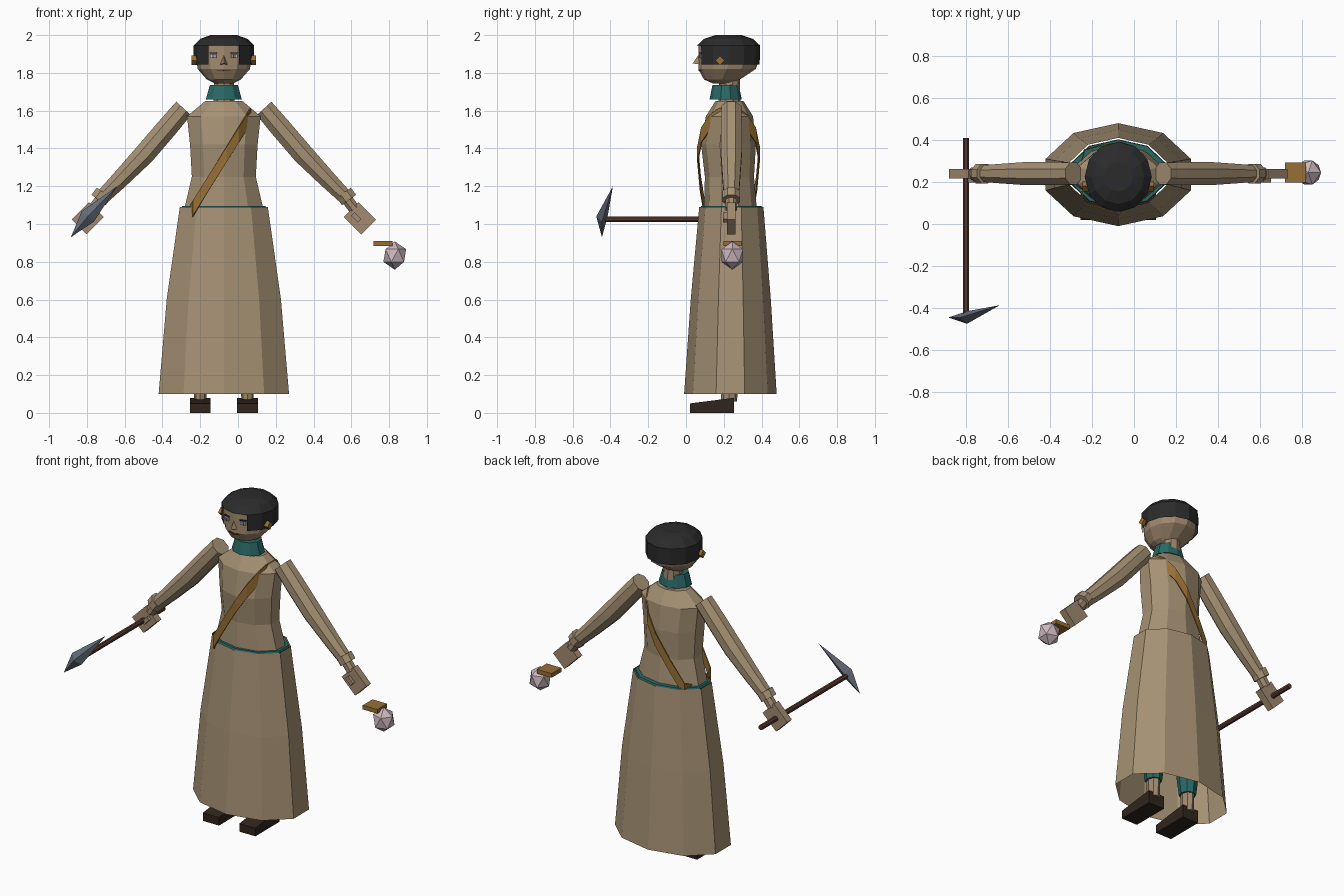
import bpy, bmesh
from math import sin, cos, pi, radians
from mathutils import Vector, Matrix

cube = bpy.data.objects.get("Cube")
if cube:
    bpy.data.objects.remove(cube)

CX, CY = -0.075, 0.24  # body axis


def material(name, *rgb):
    m = bpy.data.materials.new(name)
    m.use_nodes = True
    m.diffuse_color = (*rgb, 1)
    m.node_tree.nodes["Principled BSDF"].inputs["Base Color"].default_value = (*rgb, 1)
    return m


cloth = material("tan_cloth", .38, .285, .175)
skin = material("skin", .36, .255, .16)
teal = material("teal", .022, .14, .13)
hair_black = material("hair_black", .024, .024, .025)
boot_brown = material("boot_brown", .03, .019, .012)
leather = material("leather", .31, .16, .035)
wood = material("dark_wood", .1, .04, .027)
steel = material("steel", .13, .15, .19)
crystal = material("pale_crystal", .6, .48, .52)
eye_blue = material("eye_blue", .16, .18, .32)


def finish(name, bm, mat, fix=True):
    if fix:
        bmesh.ops.recalc_face_normals(bm, faces=bm.faces[:])
    me = bpy.data.meshes.new(name)
    bm.to_mesh(me)
    bm.free()
    me.materials.append(mat)
    ob = bpy.data.objects.new(name, me)
    bpy.context.collection.objects.link(ob)
    return ob


def loft(name, rings, mat, caps=True, keep=None):
    """Skin a list of rings; keep(face centre) can drop faces afterwards."""
    bm = bmesh.new()
    rows = [[bm.verts.new(p) for p in r] for r in rings]
    n = len(rows[0])
    for a, b in zip(rows, rows[1:]):
        for i in range(n):
            j = (i + 1) % n
            bm.faces.new((a[i], a[j], b[j], b[i]))
    if caps:
        bm.faces.new(rows[0])
        bm.faces.new(rows[-1])
    bmesh.ops.recalc_face_normals(bm, faces=bm.faces[:])
    if keep:
        drop = [f for f in bm.faces if not keep(f.calc_center_median())]
        bmesh.ops.delete(bm, geom=drop, context="FACES")
    return finish(name, bm, mat, False)


def lathe(name, profile, mat, sides=10, x=CX, caps=True, keep=None):
    """Elliptical rings given as (z, x radius, y radius, y centre)."""
    rings = []
    for z, rx, ry, y in profile:
        angles = [pi / 2 + 2 * pi * i / sides for i in range(sides)]
        rings.append([(x + rx * cos(a), y + ry * sin(a), z) for a in angles])
    return loft(name, rings, mat, caps, keep)


def tube(name, stations, mat, sides=8):
    """Tube through (centre, radius) stations lying in a plane of constant y."""
    d = (stations[-1][0] - stations[0][0]).normalized()
    v = Vector((0, 1, 0)) if abs(d.y) < .9 else Vector((1, 0, 0))
    u = d.cross(v)
    angles = [2 * pi * (i + .5) / sides for i in range(sides)]
    return loft(name, [[c + r * (u * cos(a) + v * sin(a)) for a in angles]
                       for c, r in stations], mat)


def box(name, centre, size, mat, axis="Y", angle=0):
    bm = bmesh.new()
    m = Matrix.Translation(centre) @ Matrix.Rotation(radians(angle), 4, axis)
    bmesh.ops.create_cube(bm, size=1, matrix=m @ Matrix.Diagonal((*size, 1)))
    return finish(name, bm, mat)


# Clothes on the body
lathe("skirt", [(.1, .363, .245, .235), (.6, .318, .212, .237), (1.09, .245, .17, .24)],
      cloth, caps=False)
lathe("waist_sash", [(1.06, .22, .15, .24), (1.085, .237, .163, .24), (1.096, .232, .16, .24)], teal)
lathe("torso", [(1.08, .22, .14, .235), (1.25, .178, .13, .23), (1.42, .188, .145, .225),
                (1.57, .205, .125, .23), (1.65, .105, .075, .23)], cloth)
lathe("neck", [(1.6, .06, .06, .23), (1.77, .055, .055, .23)], skin)
lathe("collar", [(1.66, .1, .085, .21), (1.735, .078, .07, .21)], teal)

# Head and hair
HY = .225
lathe("head", [(1.745, .05, .06, .2), (1.765, .09, .095, .19), (1.82, .138, .152, .217),
               (1.86, .145, .16, HY), (1.95, .145, .16, HY)], skin, 12)
lathe("hair", [(1.845, .16, .165, HY), (1.945, .16, .167, HY), (1.98, .125, .13, HY),
               (2.0, .07, .07, HY)], hair_black, 12,
      keep=lambda c: c.z > 1.94 or (c.z > 1.85 and not (c.y < HY and abs(c.x - CX) < .08)))

# Nose wedge
bm = bmesh.new()
for p in ((-.02, .072, 1.845), (.02, .072, 1.845), (0, .035, 1.85), (0, .07, 1.9)):
    bm.verts.new((CX + p[0], p[1], p[2]))
bmesh.ops.convex_hull(bm, input=bm.verts[:])
finish("nose", bm, skin)

for s, side in ((1, "left"), (-1, "right")):
    # Face details
    ex = CX + s * .056
    box(side + "_eye", (ex, .077, 1.888), (.034, .008, .018), crystal, "Z", s * 15)
    box(side + "_iris", (ex, .074, 1.888), (.014, .008, .017), eye_blue, "Z", s * 15)
    box(side + "_eyebrow", (ex, .077, 1.906), (.04, .008, .006), hair_black, "Z", s * 15)
    box(side + "_mouth_half", (CX + s * .017, .074, 1.813), (.036, .009, .007), wood, "Z", s * 15)
    box(side + "_earring", (CX + s * .155, .18, 1.866), (.03, .035, .035), leather, "X", 45)

    # Arm, cuff and hand
    def at(dx, z):
        return Vector((CX + s * dx, CY, z))
    tube(side + "_sleeve", [(at(.213, 1.612), .057), (at(.30, 1.51), .06), (at(.42, 1.37), .06),
                            (at(.55, 1.235), .05), (at(.645, 1.14), .042)], cloth)
    tube(side + "_cuff", [(at(.635, 1.165), .05), (at(.663, 1.127), .05)], cloth)
    tube(side + "_wrist", [(at(.645, 1.14), .032), (at(.69, 1.08), .032)], skin)
    box(side + "_hand", at(.72, 1.03), (.13, .045, .11), skin, "Y", s * 45)
    box(side + "_thumb", at(.70, 1.035) - Vector((0, .028, 0)), (.05, .03, .025), skin, "Y", s * 45)

    # Leg and boot
    lx = CX + s * .125
    lathe(side + "_trouser_leg", [(.17, .048, .05, .23), (.3, .062, .065, .23), (.6, .07, .075, .23),
                                  (1.05, .09, .1, .24)], teal, 8, lx)
    lathe(side + "_ankle", [(.06, .032, .043, .228), (.19, .036, .045, .228)], skin, 8, lx)
    boot = box(side + "_boot", (lx, .1375, .04), (.11, .235, .08), boot_brown)
    for v in boot.data.vertices:
        if v.co.y < .1 and v.co.z > .05:
            v.co.z = .05

# Shoulder strap: an upright ribbon around the torso from right hip to left shoulder
low, high = Vector((-.255, .225, 1.06)), Vector((.07, .225, 1.575))
bulge = [(0, .06), (.05, .13), (.3, .152), (.6, .166), (.8, .145), (.93, .1), (1, .05)]
path = [low.lerp(high, t) - Vector((0, b, 0)) for t, b in bulge]
path += [low.lerp(high, t) + Vector((0, b, 0)) for t, b in reversed(bulge)]
bm = bmesh.new()
half = Vector((0, 0, .04))
pairs = [(bm.verts.new(p - half), bm.verts.new(p + half)) for p in path]
for i, (a, b) in enumerate(pairs):
    c, d = pairs[(i + 1) % len(pairs)]
    bm.faces.new((a, c, d, b))
strap = finish("shoulder_strap", bm, leather)
mod = strap.modifiers.new("thickness", "SOLIDIFY")
mod.thickness = .006

# Pick held in the right hand
tube("pick_handle", [(Vector((-.8, .41, 1.025)), .016), (Vector((-.8, -.43, 1.025)), .016)], wood)
centre = Vector((-.795, -.445, 1.04))
across = Vector((.032, 0, -.028))
depth = Vector((0, .03, 0))
bm = bmesh.new()
for p in (Vector((-.885, -.445, .93)), Vector((-.64, -.387, 1.2)), centre + across,
          centre - across, centre + depth, centre - depth):
    bm.verts.new(p)
bmesh.ops.convex_hull(bm, input=bm.verts[:])
finish("pick_head", bm, steel)

# Crystal hanging under a small plate
box("crystal_plate", (.768, .246, .897), (.1, .095, .026), leather)
bm = bmesh.new()
bmesh.ops.create_icosphere(bm, subdivisions=1, radius=.075,
                           matrix=Matrix.Translation((.83, .245, .833)) @ Matrix.Diagonal((.9, .9, 1, 1)))
finish("crystal", bm, crystal)
